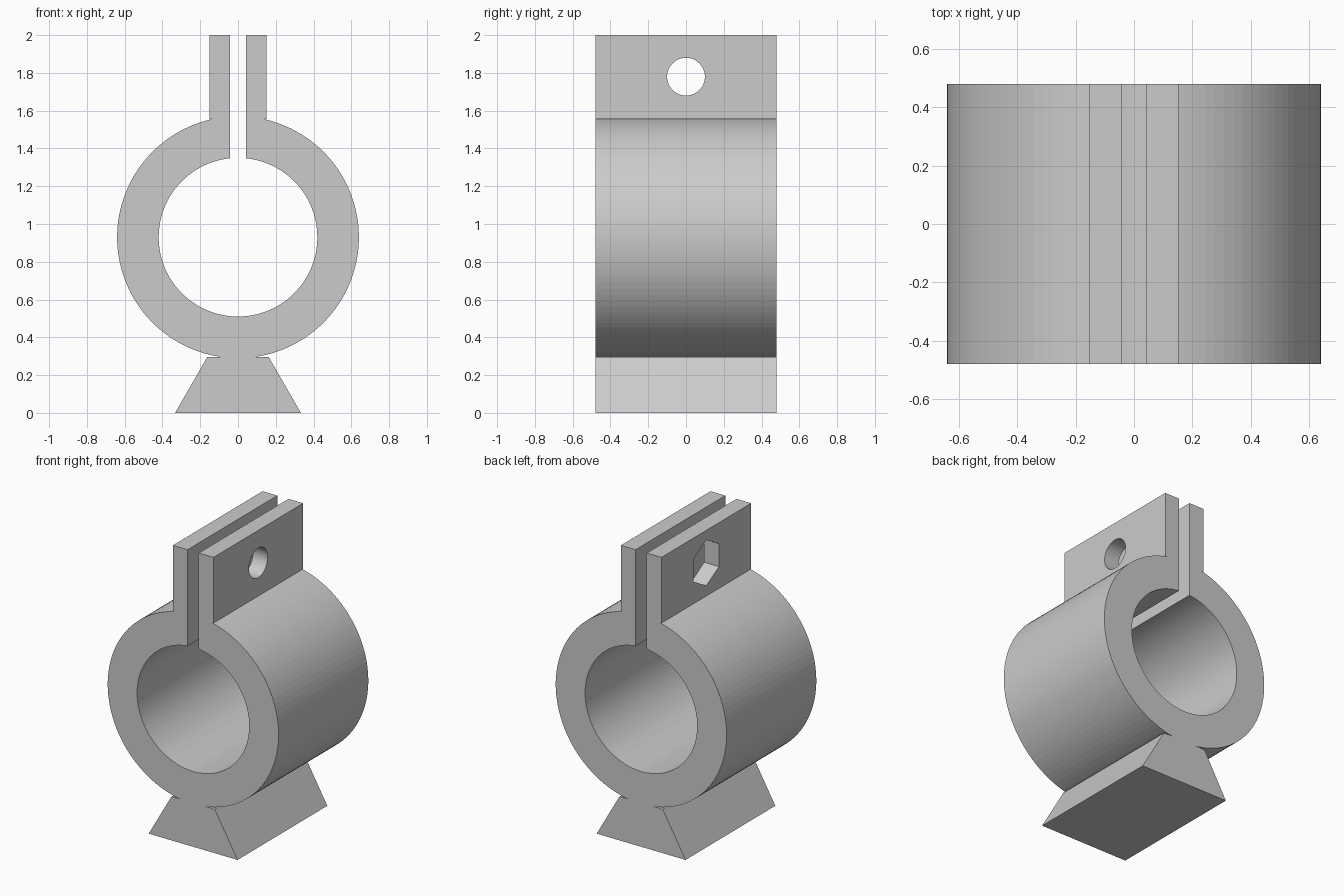
import bpy, bmesh
from math import sin, cos, asin, acos, pi, sqrt

if "Cube" in bpy.data.objects:
    bpy.data.objects.remove(bpy.data.objects["Cube"])

CZ, R_OUT, R_IN = 0.93, 0.64, 0.42      # ring
HALF_DEPTH = 0.48
GAP, TAB_X, TAB_Z = 0.042, 0.152, 1.555  # clamp ears
BOLT_Z = 1.78


def prism(name, points, start, end):
    """Extrude a closed outline of 3D points; start and end are offsets."""
    bm = bmesh.new()
    lo = [bm.verts.new([p[i] + start[i] for i in range(3)]) for p in points]
    hi = [bm.verts.new([p[i] + end[i] for i in range(3)]) for p in points]
    bm.faces.new(lo)
    bm.faces.new(hi[::-1])
    n = len(points)
    for i in range(n):
        j = (i + 1) % n
        bm.faces.new((lo[j], lo[i], hi[i], hi[j]))
    bmesh.ops.recalc_face_normals(bm, faces=bm.faces)
    mesh = bpy.data.meshes.new(name)
    bm.to_mesh(mesh)
    bm.free()
    obj = bpy.data.objects.new(name, mesh)
    bpy.context.collection.objects.link(obj)
    return obj


def arc(r, a0, a1, n):
    """Points on the ring, angle measured from straight down."""
    return [(r * sin(a0 + (a1 - a0) * i / n), CZ - r * cos(a0 + (a1 - a0) * i / n))
            for i in range(n + 1)]


# Right half of the profile: dovetail foot, outer ring, ear, slot, bore
foot_top = 0.297
a_foot = acos((CZ - foot_top) / R_OUT)
a_ear = pi - acos((TAB_Z - CZ) / R_OUT)
half = [(0.333, 0), (0.162, foot_top)]
half += arc(R_OUT, a_foot, a_ear, 48)
half += [(TAB_X, TAB_Z), (TAB_X, 2), (GAP, 2)]
half += arc(R_IN, pi - asin(GAP / R_IN), 0, 50)
outline = half + [(-x, z) for x, z in half[-2::-1]]
clamp = prism("clamp_body", [(x, 0, z) for x, z in outline],
              (0, -HALF_DEPTH, 0), (0, HALF_DEPTH, 0))


def drill(name, sides, radius, x0, x1):
    """Cut a regular hole along x through one ear."""
    pts = [(0, radius * sin(2 * pi * i / sides), BOLT_Z + radius * cos(2 * pi * i / sides))
           for i in range(sides)]
    cutter = prism(name, pts, (x0, 0, 0), (x1, 0, 0))
    cutter.hide_render = True
    mod = clamp.modifiers.new(name, 'BOOLEAN')
    mod.operation, mod.solver, mod.object = 'DIFFERENCE', 'EXACT', cutter
    bpy.context.view_layer.objects.active = clamp
    bpy.ops.object.modifier_apply(modifier=name)
    bpy.data.objects.remove(cutter)


# Round bolt hole on the right, hexagonal nut seat on the left
drill("bolt_hole", 48, 0.1, 0, 0.3)
drill("nut_seat", 6, 0.155, -0.3, 0)
